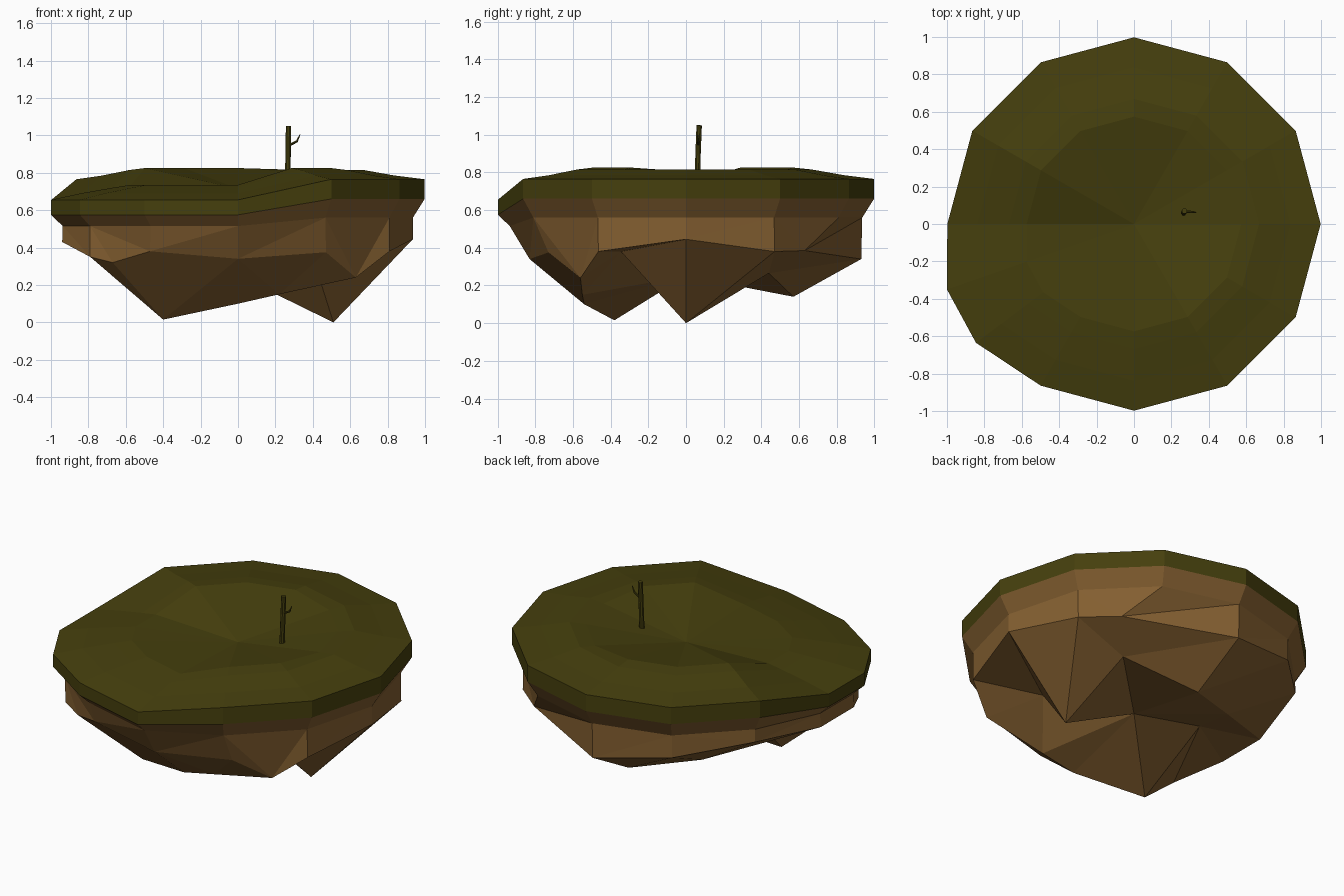
import bpy, bmesh
from math import radians, cos, sin, atan2, tau
from mathutils import Vector

cube = bpy.data.objects.get("Cube")
if cube:
    bpy.data.objects.remove(cube, do_unlink=True)


def make_material(name, colour):
    mat = bpy.data.materials.new(name)
    mat.use_nodes = True
    mat.diffuse_color = (*colour, 1)
    bsdf = mat.node_tree.nodes["Principled BSDF"]
    bsdf.inputs["Base Color"].default_value = (*colour, 1)
    bsdf.inputs["Roughness"].default_value = 0.9
    return mat


olive = make_material("olive grass", (0.06, 0.05, 0.004))
brown = make_material("brown earth", (0.23, 0.115, 0.03))


def finish(name, bm, mat):
    bmesh.ops.recalc_face_normals(bm, faces=bm.faces)
    mesh = bpy.data.meshes.new(name)
    bm.to_mesh(mesh)
    bm.free()
    mesh.materials.append(mat)
    obj = bpy.data.objects.new(name, mesh)
    bpy.context.collection.objects.link(obj)
    return obj


def add_ring(bm, points):
    return [bm.verts.new(p) for p in points]


def bridge(bm, a, b):
    """Quads between two rings of equal count."""
    for i in range(len(a)):
        k = (i + 1) % len(a)
        bm.faces.new((a[i], a[k], b[k], b[i]))


def fan(bm, ring, centre):
    tip = bm.verts.new(centre)
    for i in range(len(ring)):
        bm.faces.new((ring[i - 1], ring[i], tip))


def stitch(bm, a, b):
    """Triangles between two rings of unequal count, walked by angle."""
    def angle(ring, i):
        co = ring[i % len(ring)].co
        return atan2(co.y, co.x) % tau + tau * (i // len(ring))
    i = j = 0
    while i < len(a) or j < len(b):
        va, vb = a[i % len(a)], b[j % len(b)]
        step_a = j == len(b) or (i < len(a) and angle(a, i + 1) <= angle(b, j + 1))
        if step_a:
            i += 1
            bm.faces.new((va, a[i % len(a)], vb))
        else:
            j += 1
            bm.faces.new((va, b[j % len(b)], vb))


# Island outline: a twelve-gon with one corner cut off at the sunken side
outline = []
for step in range(12):
    a = radians(30 * step)
    if step == 7:
        outline += [Vector((-1.0, -0.35)), Vector((-0.845, -0.635))]
    else:
        outline.append(Vector((cos(a), sin(a))) * 0.998)
sunken = range(6, 11)


def outline_ring(scale, high, low):
    return [(p.x * scale, p.y * scale, low if i in sunken else high)
            for i, p in enumerate(outline)]


# Grass cap: rim wall, stepped slope, and a shallow dip in the middle
bm = bmesh.new()
levels = [(1, 0.66, 0.575), (1, 0.765, 0.655), (0.84, 0.785, 0.69),
          (0.67, 0.815, 0.72), (0.575, 0.825, 0.735)]
rings = [add_ring(bm, outline_ring(*level)) for level in levels]
for lower, upper in zip(rings, rings[1:]):
    bridge(bm, lower, upper)
for i in (0, 1, 2):
    rings[-1][i].co.z -= 0.02
fan(bm, rings[-1], (0, 0, 0.715))
finish("grass_cap", bm, olive)

# Rock underside: tapering collar, ragged lower edge, jagged peaks
ragged_edge = [
    (0.935, 0, 0.445), (0.81, 0.47, 0.38), (0.62, 0.63, 0.385), (0, 0.93, 0.34),
    (-0.47, 0.81, 0.42), (-0.81, 0.47, 0.48), (-0.94, 0, 0.43),
    (-0.94, -0.33, 0.43), (-0.79, -0.59, 0.35), (-0.67, -0.64, 0.32),
    (-0.47, -0.76, 0.38), (0, -0.83, 0.34), (0.47, -0.73, 0.375),
    (0.63, -0.56, 0.24), (0.81, -0.465, 0.38)]
peaks = [
    (0.51, 0, 0), (0.45, 0.44, 0.265), (0, 0.57, 0.14), (-0.38, 0.38, 0.22),
    (-0.49, 0, 0.35), (-0.4, -0.38, 0.015), (0, -0.54, 0.1),
    (0.22, -0.55, 0.15), (0.39, -0.345, 0.38)]
bm = bmesh.new()
top = add_ring(bm, outline_ring(1, 0.66, 0.575))
collar = add_ring(bm, outline_ring(0.937, 0.56, 0.515))
edge = add_ring(bm, ragged_edge)
points = add_ring(bm, peaks)
bridge(bm, top, collar)
stitch(bm, collar, edge)
stitch(bm, edge, points)
fan(bm, points, (0, 0, 0.25))
finish("rock_underside", bm, brown)


# Bare tree: slim trunk with one bent twig
def limb(name, path, radii):
    bm = bmesh.new()
    path = [Vector(p) for p in path]
    turn = (path[-1] - path[0]).to_track_quat('Z', 'Y')
    loops = [add_ring(bm, [p + turn @ Vector((r * cos(tau * i / 8), r * sin(tau * i / 8), 0))
                           for i in range(8)]) for p, r in zip(path, radii)]
    for a, b in zip(loops, loops[1:]):
        bridge(bm, a, b)
    bm.faces.new(loops[0])
    bm.faces.new(loops[-1])
    finish(name, bm, olive)


limb("trunk", [(0.265, 0.06, 0.73), (0.268, 0.064, 0.9), (0.27, 0.07, 1.05)],
     [0.016, 0.015, 0.015])
limb("twig", [(0.27, 0.066, 0.945), (0.315, 0.064, 0.968), (0.332, 0.062, 1.005)],
     [0.008, 0.006, 0.002])
